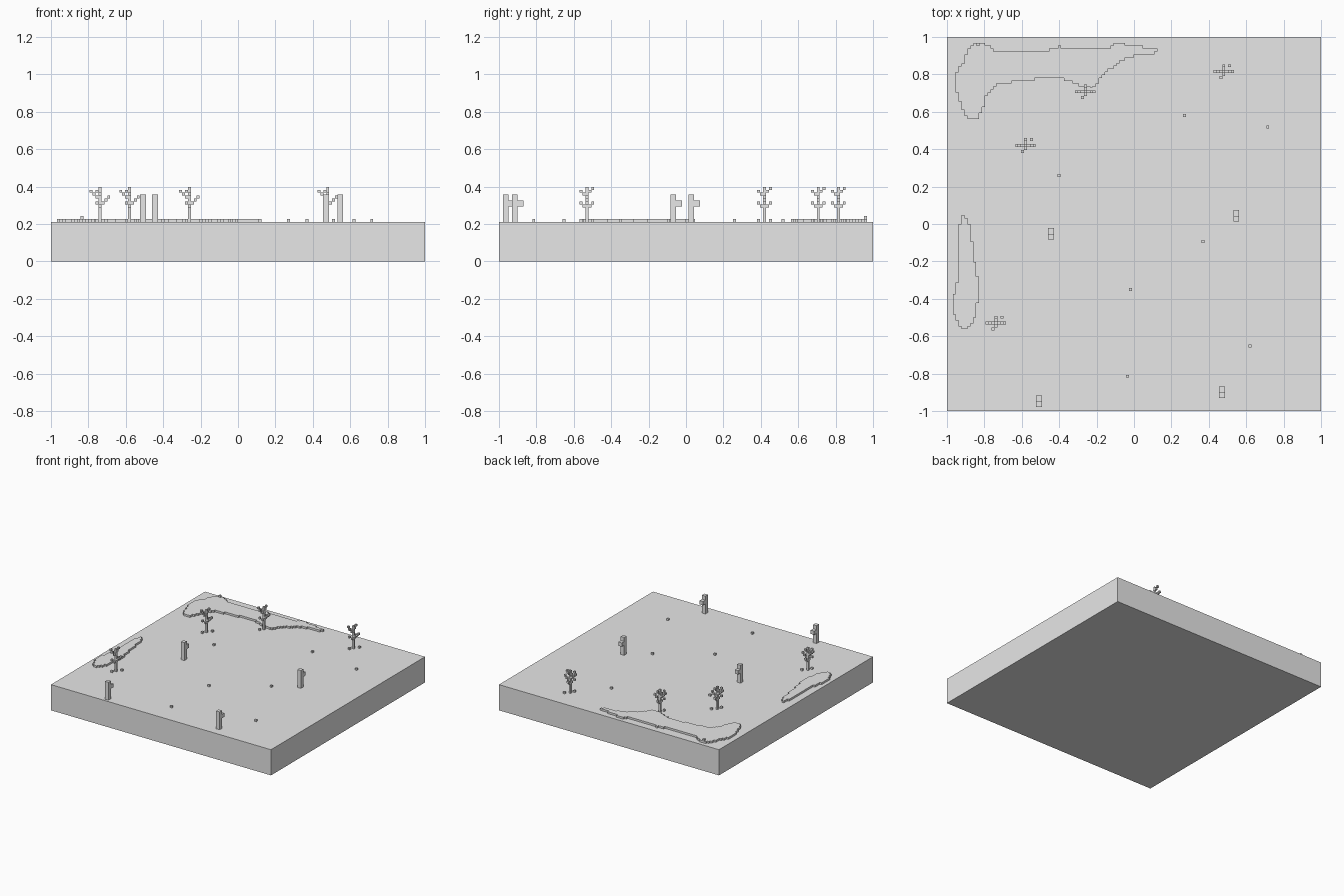
import bpy
import bmesh
import math
from mathutils import Matrix, Vector

V = 1 / 64        # voxel size
GROUND = 0.211    # height of the slab top

cube = bpy.data.objects.get("Cube")
if cube:
    bpy.data.objects.remove(cube, do_unlink=True)

stone = bpy.data.materials.new("pale_grey")
stone.use_nodes = True
stone.diffuse_color = (0.8, 0.8, 0.8, 1)
stone.node_tree.nodes["Principled BSDF"].inputs["Base Color"].default_value = (0.8, 0.8, 0.8, 1)


def finish(name, bm, location=(0, 0, 0)):
    mesh = bpy.data.meshes.new(name)
    bmesh.ops.recalc_face_normals(bm, faces=bm.faces)
    bm.to_mesh(mesh)
    bm.free()
    mesh.materials.append(stone)
    obj = bpy.data.objects.new(name, mesh)
    obj.location = location
    bpy.context.collection.objects.link(obj)
    return obj


def add_box(bm, center, size):
    matrix = Matrix.Translation(center) @ Matrix.Diagonal((*size, 1))
    bmesh.ops.create_cube(bm, size=1, matrix=matrix)


def inside(x, y, outline):
    hit = False
    for (ax, ay), (bx, by) in zip(outline, outline[1:] + outline[:1]):
        if (ay > y) != (by > y) and x < ax + (y - ay) * (bx - ax) / (by - ay):
            hit = not hit
    return hit


def plateau(name, outline):
    """Stepped one-voxel-high terrace filling a rough outline."""
    bm = bmesh.new()
    for i in range(-64, 64):
        for j in range(-64, 64):
            if inside((i + 0.5) * V, (j + 0.5) * V, outline):
                corners = [(i, j), (i + 1, j), (i + 1, j + 1), (i, j + 1)]
                bm.faces.new([bm.verts.new((x * V, y * V, GROUND)) for x, y in corners])
    bmesh.ops.remove_doubles(bm, verts=bm.verts, dist=V / 10)
    raised = bmesh.ops.extrude_face_region(bm, geom=bm.faces[:])["geom"]
    top = [g for g in raised if isinstance(g, bmesh.types.BMVert)]
    bmesh.ops.translate(bm, verts=top, vec=(0, 0, V))
    finish(name, bm)


# Ground slab
bm = bmesh.new()
add_box(bm, (0, 0, GROUND / 2), (2, 2, GROUND))
finish("ground_slab", bm)

# Raised terraces
plateau("back_terrace", [
    (-.86, .97), (-.80, .97), (-.745, .92), (-.475, .92), (-.40, .95), (-.36, .93),
    (-.14, .93), (-.10, .97), (.01, .95), (.12, .935), (.12, .915), (.02, .905),
    (-.075, .87), (-.13, .825), (-.17, .79), (-.21, .735), (-.29, .735), (-.33, .76),
    (-.395, .78), (-.61, .77), (-.74, .74), (-.79, .68), (-.81, .61), (-.84, .555),
    (-.89, .565), (-.92, .63), (-.95, .71), (-.95, .81), (-.92, .85), (-.89, .92)])
plateau("side_terrace", [
    (-.92, .045), (-.89, .02), (-.87, -.055), (-.865, -.135), (-.85, -.215),
    (-.83, -.30), (-.83, -.38), (-.84, -.46), (-.86, -.52), (-.905, -.575),
    (-.94, -.535), (-.967, -.465), (-.965, -.4), (-.945, -.31), (-.935, -.2), (-.93, 0)])

# Bare trees: trunk, two long side branches, short front and back twigs, roots
tree_voxels = [(0, 0, k) for k in range(12)]
for step in (1, 2, 3):
    tree_voxels += [(-step, 0, 7 + step), (step, 0, 5 + step)]
for step in (1, 2):
    tree_voxels += [(0, step, 9 + step), (1 - step, -step, 8 + step),
                    (0, step, 4 + step), (1 - step, -step, 4 + step)]
tree_voxels += [(2, 2, 0), (-1, -2, 0)]
for n, (x, y) in enumerate([(-.26, .707), (.48, .815), (-.58, .42), (-.738, -.53)]):
    bm = bmesh.new()
    for i, j, k in tree_voxels:
        add_box(bm, (i * V, j * V, (k + 0.5) * V), (V, V, V))
    finish(f"bare_tree_{n + 1}", bm, (x, y, GROUND))

# Cacti: square column with one arm stub towards the back
for n, (x, y) in enumerate([(-.444, -.068), (.547, .028), (-.507, -.964), (.47, -.916)]):
    bm = bmesh.new()
    add_box(bm, (0, 0, 4.7 * V), (2 * V, 2 * V, 9.4 * V))
    add_box(bm, (0, 2 * V, 6.3 * V), (2 * V, 2 * V, 2 * V))
    finish(f"cactus_{n + 1}", bm, (x, y, GROUND))

# Scattered pebbles, one of them on the back terrace
pebbles = [(.27, .58, 0), (.715, .518, 0), (-.402, .26, 0), (.368, -.093, 0),
           (-.018, -.35, 0), (.62, -.653, 0), (-.034, -.814, 0), (-.835, .96, 1)]
for n, (x, y, level) in enumerate(pebbles):
    bm = bmesh.new()
    add_box(bm, (0, 0, V / 2), (V, V, V))
    finish(f"pebble_{n + 1}", bm, (x, y, GROUND + level * V))
